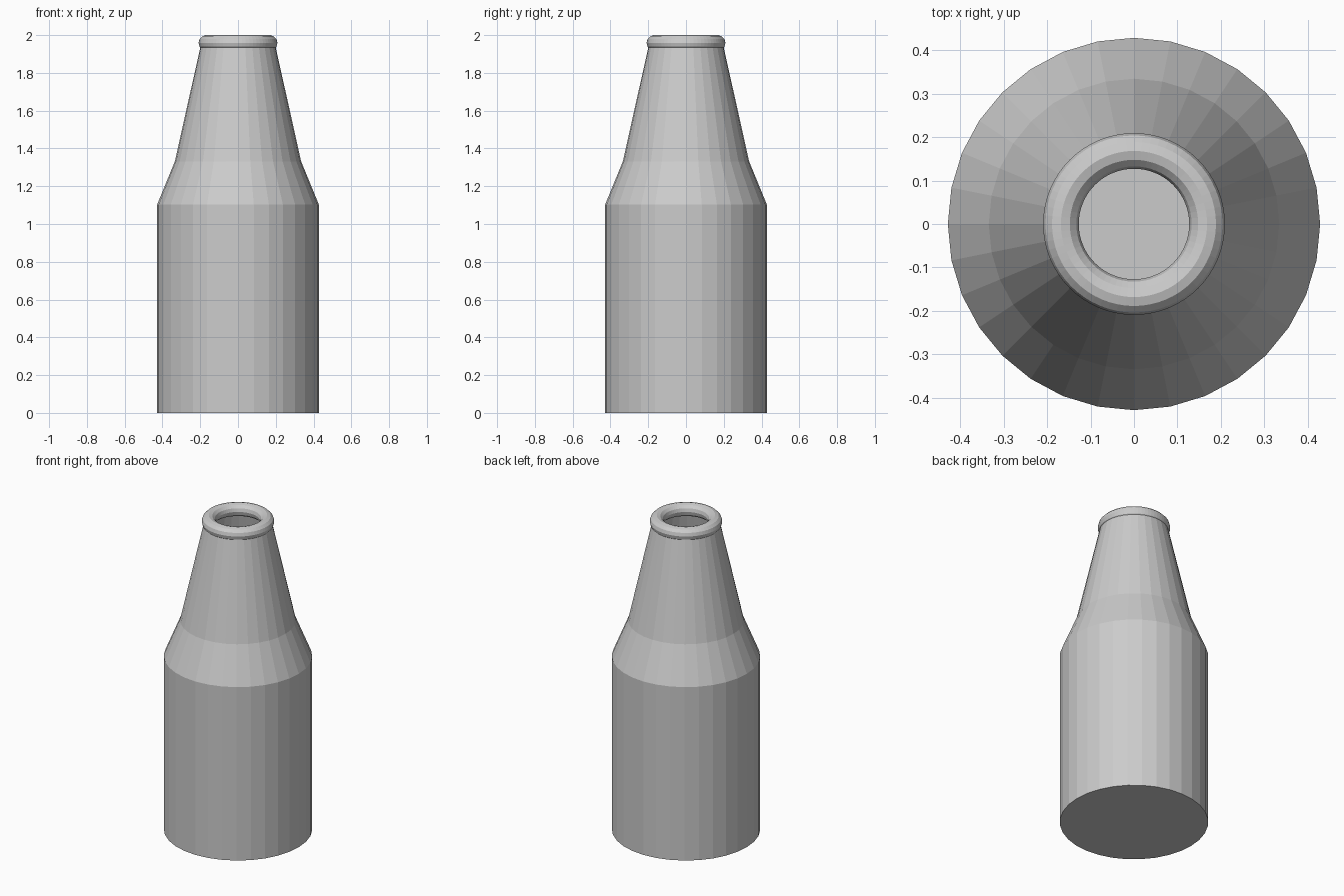
import bpy, bmesh
from math import cos, sin, tau

if "Cube" in bpy.data.objects:
    bpy.data.objects.remove(bpy.data.objects["Cube"])


def lathe(name, profile, sides, closed=False, floor=False):
    """Revolve (radius, height) points about z with flat faces."""
    bm = bmesh.new()
    rings = [[bm.verts.new((r * cos(tau * i / sides), r * sin(tau * i / sides), z))
              for i in range(sides)] for r, z in profile]
    pairs = list(zip(rings, rings[1:]))
    if closed:
        pairs.append((rings[-1], rings[0]))
    for a, b in pairs:
        for i in range(sides):
            j = (i + 1) % sides
            bm.faces.new((a[i], a[j], b[j], b[i]))
    if floor:
        bm.faces.new(rings[0][::-1])
    mesh = bpy.data.meshes.new(name)
    bm.to_mesh(mesh)
    bm.free()
    obj = bpy.data.objects.new(name, mesh)
    bpy.context.collection.objects.link(obj)
    return obj


# Hollow bottle: straight body, sloped shoulder, tapering open neck
lathe("bottle_body", [(0.428, 0), (0.428, 1.103), (0.334, 1.332), (0.194, 1.96)],
      32, floor=True)

# Rounded lip ring around the mouth
lip = [(0.168 + 0.041 * cos(tau * k / 12), 1.959 + 0.041 * sin(tau * k / 12))
       for k in range(12)]
lathe("mouth_lip", lip, 64, closed=True)
